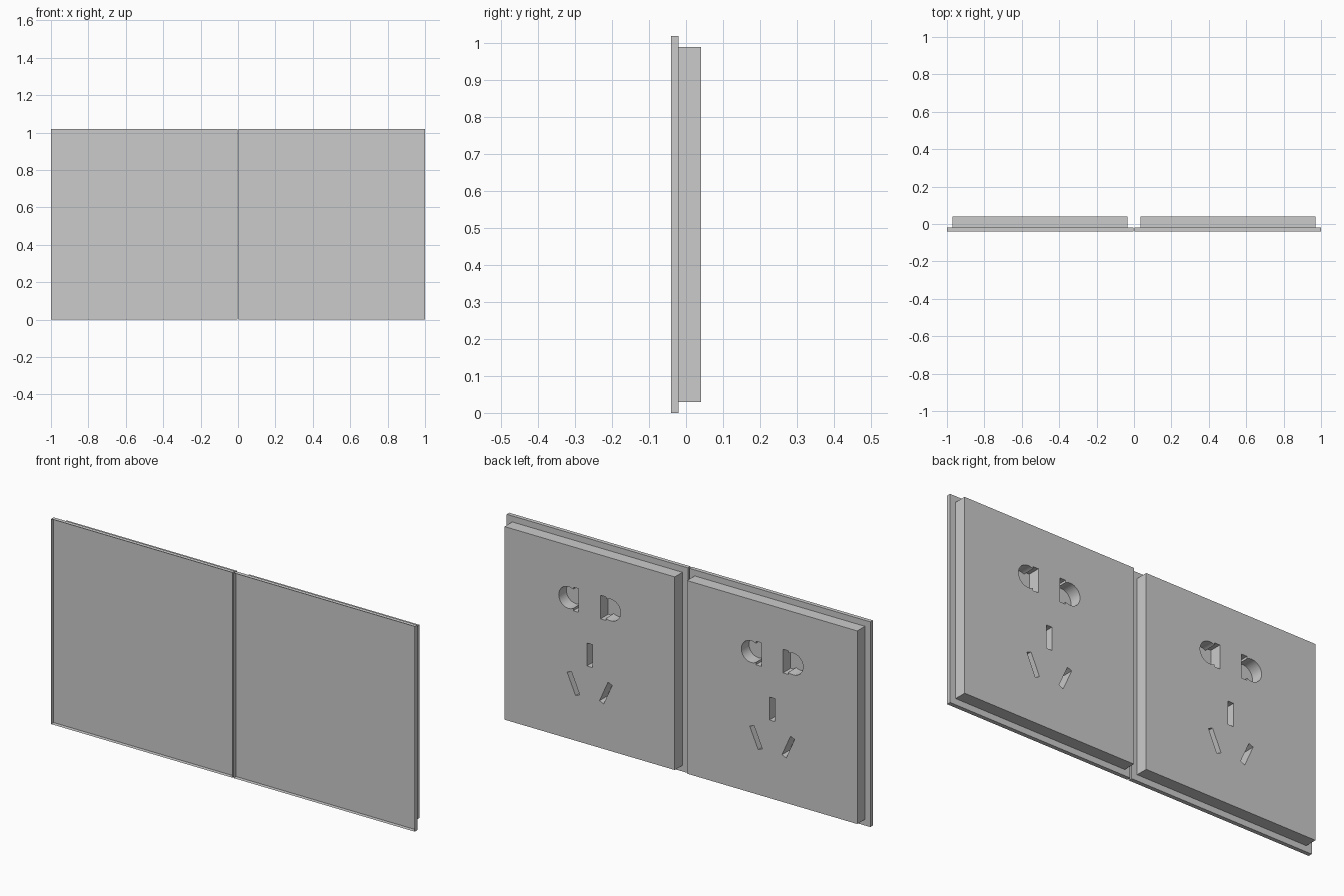
import bpy, bmesh, math
from mathutils import Matrix

if "Cube" in bpy.data.objects:
    bpy.data.objects.remove(bpy.data.objects["Cube"])

W, H = 0.996, 1.02          # cover size
CX = 0.502                  # centre of each socket unit
FRONT, STEP, BACK = -0.04, -0.02, 0.04


def box(name, x0, x1, y0, y1, z0, z1, open_front=False):
    bm = bmesh.new()
    bmesh.ops.create_cube(bm, size=1)
    bmesh.ops.scale(bm, vec=(x1 - x0, y1 - y0, z1 - z0), verts=bm.verts)
    bmesh.ops.translate(bm, vec=((x0 + x1) / 2, (y0 + y1) / 2, (z0 + z1) / 2), verts=bm.verts)
    if open_front:
        bm.normal_update()
        bmesh.ops.delete(bm, geom=[f for f in bm.faces if f.normal.y < -0.9], context='FACES_ONLY')
    return finish(name, bm)


def finish(name, bm):
    me = bpy.data.meshes.new(name)
    bm.to_mesh(me)
    bm.free()
    ob = bpy.data.objects.new(name, me)
    bpy.context.collection.objects.link(ob)
    return ob


def slot_cutter(x, z, angle=0.0, w=0.03, h=0.114):
    bm = bmesh.new()
    bmesh.ops.create_cube(bm, size=1)
    bmesh.ops.scale(bm, vec=(w, 0.2, h), verts=bm.verts)
    bmesh.ops.transform(bm, verts=bm.verts,
                        matrix=Matrix.Translation((x, 0, z)) @ Matrix.Rotation(angle, 4, 'Y'))
    return finish("slot_cutter", bm)


def round_cutter(x, z, r=0.054):
    bm = bmesh.new()
    bmesh.ops.create_cone(bm, cap_ends=True, segments=32, radius1=r, radius2=r, depth=0.2)
    bmesh.ops.transform(bm, verts=bm.verts,
                        matrix=Matrix.Translation((x, 0, z)) @ Matrix.Rotation(math.pi / 2, 4, 'X'))
    return finish("round_cutter", bm)


for side, cx in (("left", -CX), ("right", CX)):
    # shallow tray, open at the front
    box(side + "_tray", cx - W / 2, cx + W / 2, FRONT, STEP, 0, H, open_front=True)

    # socket panel on the back of the tray
    panel = box(side + "_socket_panel", cx - 0.468, cx + 0.468, STEP, BACK, 0.03, 0.99)

    # pin holes: earth slot, then mirrored slanted slots and two-pin holes
    cutters = [slot_cutter(cx, 0.475)]
    for s in (-1, 1):
        cutters.append(slot_cutter(cx + s * 0.089, 0.311, s * math.radians(24), w=0.025))
        cutters.append(slot_cutter(cx + s * 0.075, 0.731, h=0.117))
        cutters.append(round_cutter(cx + s * 0.116, 0.731))
    for c in cutters:
        c.hide_render = True
        m = panel.modifiers.new("hole", 'BOOLEAN')
        m.operation = 'DIFFERENCE'
        m.solver = 'EXACT'
        m.object = c
    bpy.context.view_layer.objects.active = panel
    panel.select_set(True)
    for m in list(panel.modifiers):
        bpy.ops.object.modifier_apply(modifier=m.name)
    for c in cutters:
        bpy.data.objects.remove(c)
    bpy.ops.object.shade_smooth_by_angle(angle=math.radians(30))
    panel.select_set(False)
